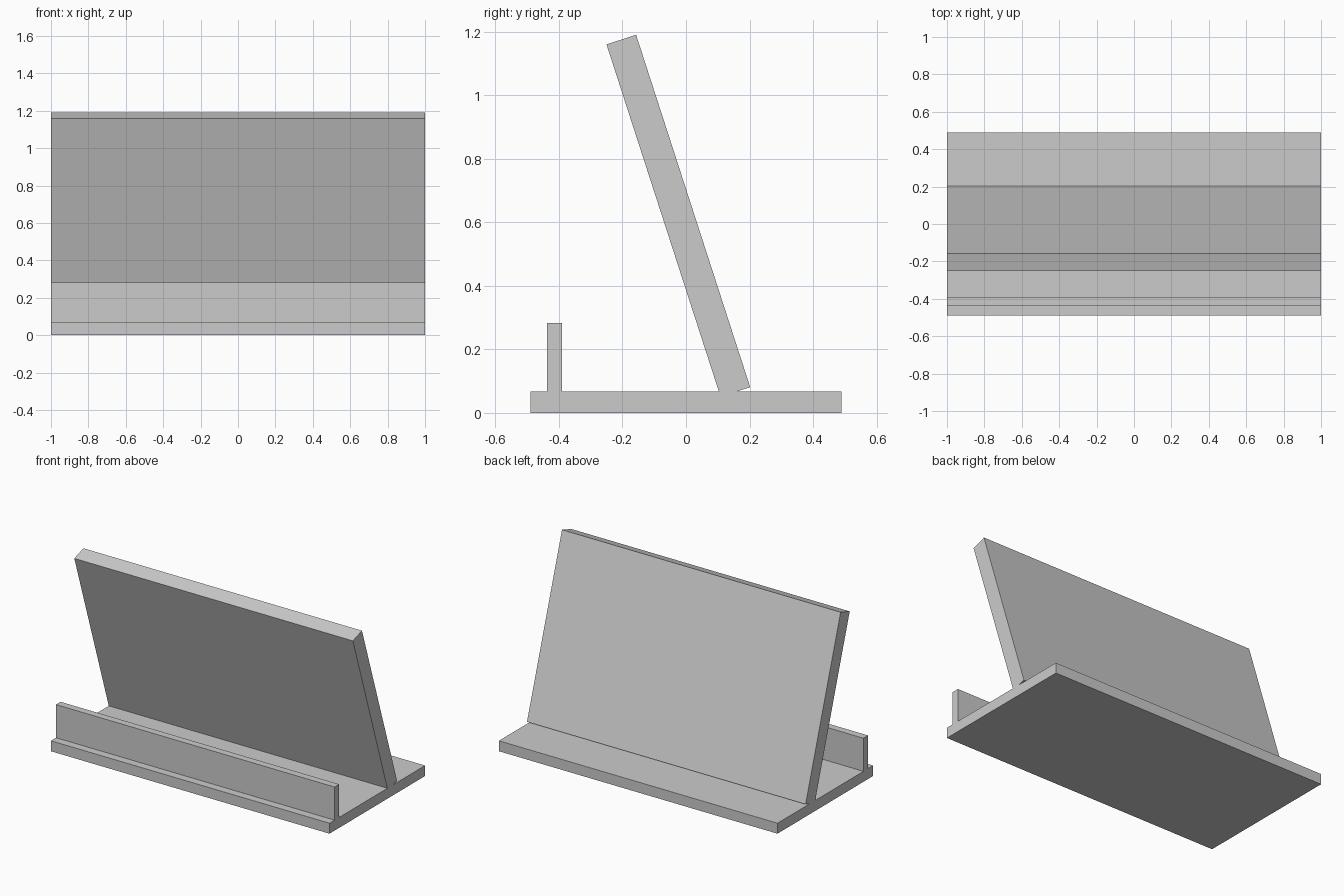
import bpy
from mathutils import Vector

cube = bpy.data.objects.get("Cube")
if cube:
    bpy.data.objects.remove(cube, do_unlink=True)

grey = bpy.data.materials.new("plain_grey")
grey.use_nodes = True
colour = (0.6, 0.6, 0.6, 1)
grey.diffuse_color = colour
grey.node_tree.nodes["Principled BSDF"].inputs["Base Color"].default_value = colour


def extrude_profile(name, profile, half_width=1.0):
    """Full-width slab from a (y, z) side profile."""
    n = len(profile)
    verts = [(x, y, z) for x in (-half_width, half_width) for y, z in profile]
    faces = [tuple(range(n))[::-1], tuple(range(n, 2 * n))]
    faces += [(i, (i + 1) % n, n + (i + 1) % n, n + i) for i in range(n)]
    mesh = bpy.data.meshes.new(name)
    mesh.from_pydata(verts, [], faces)
    mesh.materials.append(grey)
    obj = bpy.data.objects.new(name, mesh)
    bpy.context.collection.objects.link(obj)
    return obj


# Base plate with the upright front lip in one profile
base_top, lip_top = 0.068, 0.283
lip_front, lip_back = -0.438, -0.391
extrude_profile("base_with_front_lip", [
    (-0.49, 0), (0.49, 0), (0.49, base_top), (lip_back, base_top),
    (lip_back, lip_top), (lip_front, lip_top),
    (lip_front, base_top), (-0.49, base_top)])

# Leaning panel, its lower front edge sunk into the base
bottom = Vector((0.202, 0.081))
top = Vector((-0.157, 1.19))
along = (top - bottom).normalized()
across = Vector((-along.y, along.x)) * 0.098
extrude_profile("leaning_panel", [bottom, top, top + across, bottom + across])
